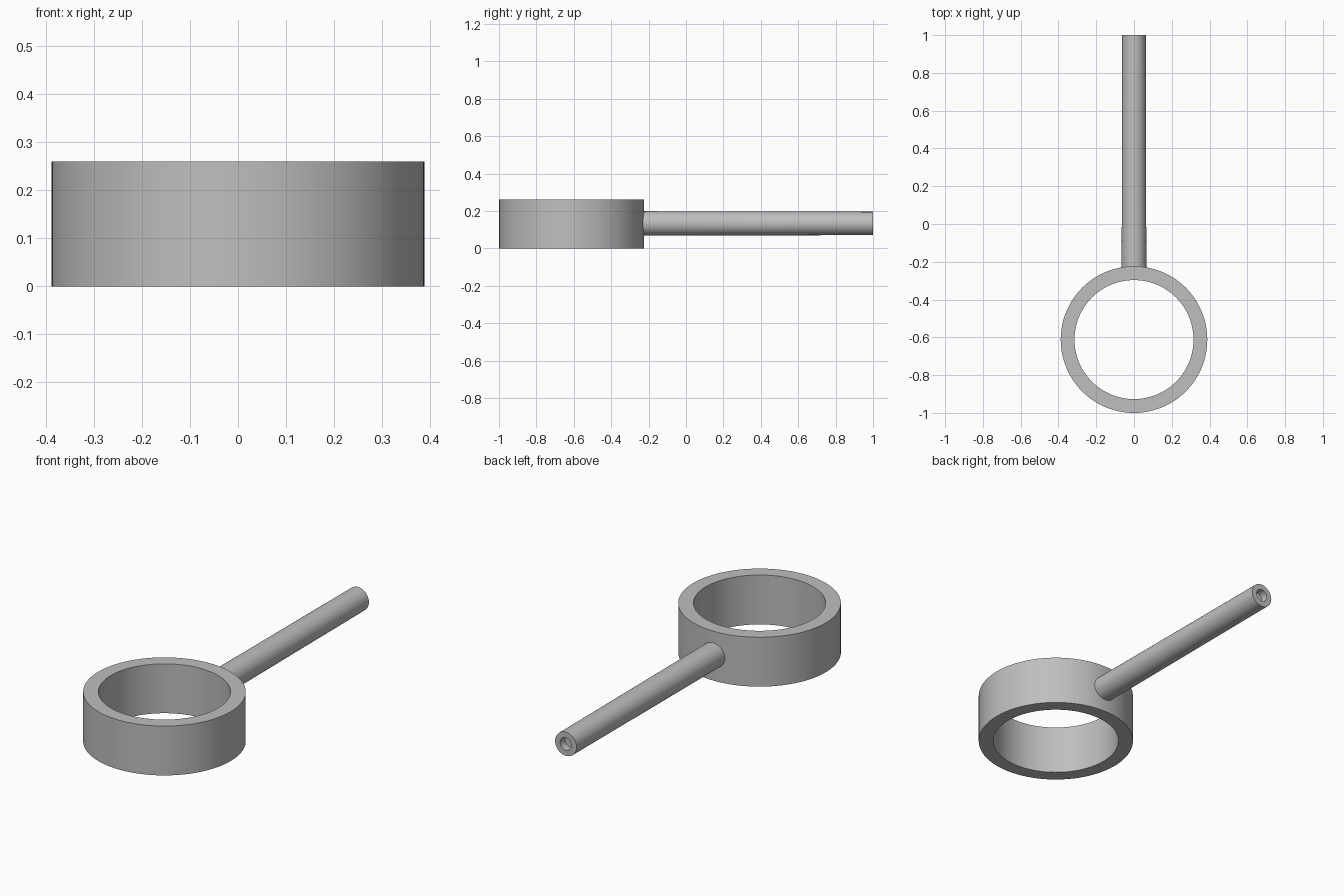
import bpy, bmesh
from math import sin, cos, pi, radians

if "Cube" in bpy.data.objects:
    bpy.data.objects.remove(bpy.data.objects["Cube"], do_unlink=True)

# Single grey finish
grey = bpy.data.materials.new("plain grey")
grey.use_nodes = True
colour = (0.52, 0.52, 0.52, 1)
grey.diffuse_color = colour
grey.node_tree.nodes["Principled BSDF"].inputs["Base Color"].default_value = colour


def lathe(name, profile, sides, closed):
    """Spin (radius, height) points around z; a zero radius makes a cap centre."""
    bm = bmesh.new()
    rings = []
    for r, z in profile:
        if r == 0:
            rings.append([bm.verts.new((0, 0, z))] * sides)
        else:
            angles = [2 * pi * i / sides for i in range(sides)]
            rings.append([bm.verts.new((r * cos(a), r * sin(a), z)) for a in angles])
    pairs = list(zip(rings, rings[1:]))
    if closed:
        pairs.append((rings[-1], rings[0]))
    for lower, upper in pairs:
        for i in range(sides):
            j = (i + 1) % sides
            corners = dict.fromkeys((lower[i], lower[j], upper[j], upper[i]))
            bm.faces.new(list(corners))
    bmesh.ops.recalc_face_normals(bm, faces=bm.faces)
    mesh = bpy.data.meshes.new(name)
    bm.to_mesh(mesh)
    bm.free()
    mesh.materials.append(grey)
    obj = bpy.data.objects.new(name, mesh)
    bpy.context.collection.objects.link(obj)
    bpy.ops.object.select_all(action="DESELECT")
    obj.select_set(True)
    bpy.context.view_layer.objects.active = obj
    bpy.ops.object.shade_smooth_by_angle(angle=radians(30))
    return obj


# Open ring head
outer, inner, height = 0.388, 0.315, 0.26
ring = lathe("ring", [(outer, 0), (outer, height), (inner, height), (inner, 0)], 128, True)
ring.location = (0, outer - 1, 0)

# Slightly tapered rod, set into the ring wall, with a blind hole in its free end
start, end, hole, depth = -0.296, 1.0, 0.033, 0.04
rod = lathe("handle_rod", [(0, start), (0.0655, start), (0.0625, end), (hole, end),
                           (hole, end - depth), (0, end - depth)], 64, False)
rod.rotation_euler = (-pi / 2, 0, 0)
rod.location = (0, 0, 0.133)
